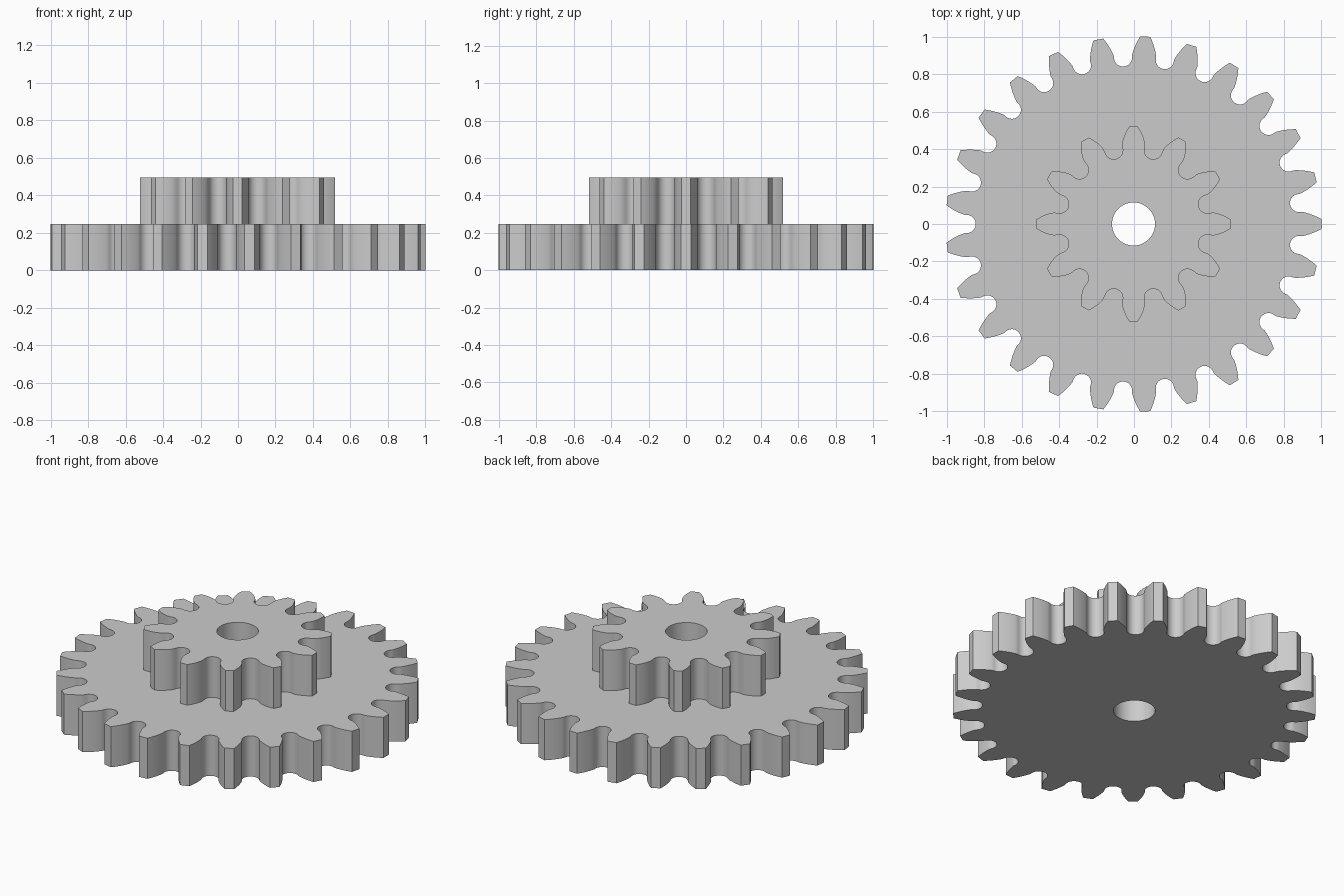
import bpy, bmesh
from math import pi, cos, sin, tan, acos, atan2, hypot, radians

cube = bpy.data.objects.get("Cube")
if cube:
    bpy.data.objects.remove(cube, do_unlink=True)

MODULE = 2.005 / 27
PRESSURE = radians(20)
THICK = 0.248
BORE = 0.115
CENTRE_X = -0.0025

grey = bpy.data.materials.new("grey plastic")
grey.use_nodes = True
colour = (0.6, 0.6, 0.6, 1)
grey.diffuse_color = colour
grey.node_tree.nodes["Principled BSDF"].inputs["Base Color"].default_value = colour


def involute(a):
    return tan(a) - a


def half_gap(teeth):
    """Half of one tooth space, from the root centre out to the tip, as (radius, angle)."""
    pitch = MODULE * teeth / 2
    base = pitch * cos(PRESSURE)
    tip = pitch + MODULE
    root = pitch - 1.16 * MODULE
    fillet = 0.65 * MODULE

    def flank(r):
        a = acos(min(1, base / r))
        return pi / (2 * teeth) - involute(PRESSURE) + involute(a)

    # Rounded root
    pts = []
    for i in range(15):
        phi = radians(10 * i)
        x = root + fillet - fillet * cos(phi)
        y = fillet * sin(phi)
        r, ang = hypot(x, y), atan2(y, x)
        if phi > pi / 2 and ang < flank(r):
            break
        pts.append((r, ang))
    # Involute flank
    start = max(pts[-1][0], base)
    steps = 10
    for i in range(1, steps + 1):
        r = start + (tip - start) * i / steps
        pts.append((r, flank(r)))
    return pts


def gear(name, teeth, z):
    half = half_gap(teeth)
    space = [(r, -a) for r, a in reversed(half)] + half[1:]
    outline = []
    for k in range(teeth):
        middle = 2 * pi * (k + 0.5) / teeth
        outline += [(r, middle + a) for r, a in space]
    bore = [(BORE, 2 * pi * i / 64) for i in range(64)]

    # Flat plate with a bore, then extruded
    bm = bmesh.new()
    for loop in (outline, bore):
        vs = [bm.verts.new((r * cos(a), r * sin(a), 0)) for r, a in loop]
        for a, b in zip(vs, vs[1:] + vs[:1]):
            bm.edges.new((a, b))
    bmesh.ops.triangle_fill(bm, use_beauty=True, edges=bm.edges[:], normal=(0, 0, 1))
    result = bmesh.ops.extrude_face_region(bm, geom=bm.faces[:], use_keep_orig=True)
    top = [v for v in result["geom"] if isinstance(v, bmesh.types.BMVert)]
    bmesh.ops.translate(bm, verts=top, vec=(0, 0, THICK))
    bmesh.ops.recalc_face_normals(bm, faces=bm.faces[:])

    mesh = bpy.data.meshes.new(name)
    bm.to_mesh(mesh)
    bm.free()
    mesh.materials.append(grey)
    obj = bpy.data.objects.new(name, mesh)
    obj.location = (CENTRE_X, 0, z)
    bpy.context.collection.objects.link(obj)
    bpy.ops.object.select_all(action="DESELECT")
    obj.select_set(True)
    bpy.context.view_layer.objects.active = obj
    bpy.ops.object.shade_smooth_by_angle(angle=radians(30))


gear("large_gear", 25, 0)
gear("small_gear", 12, THICK)
